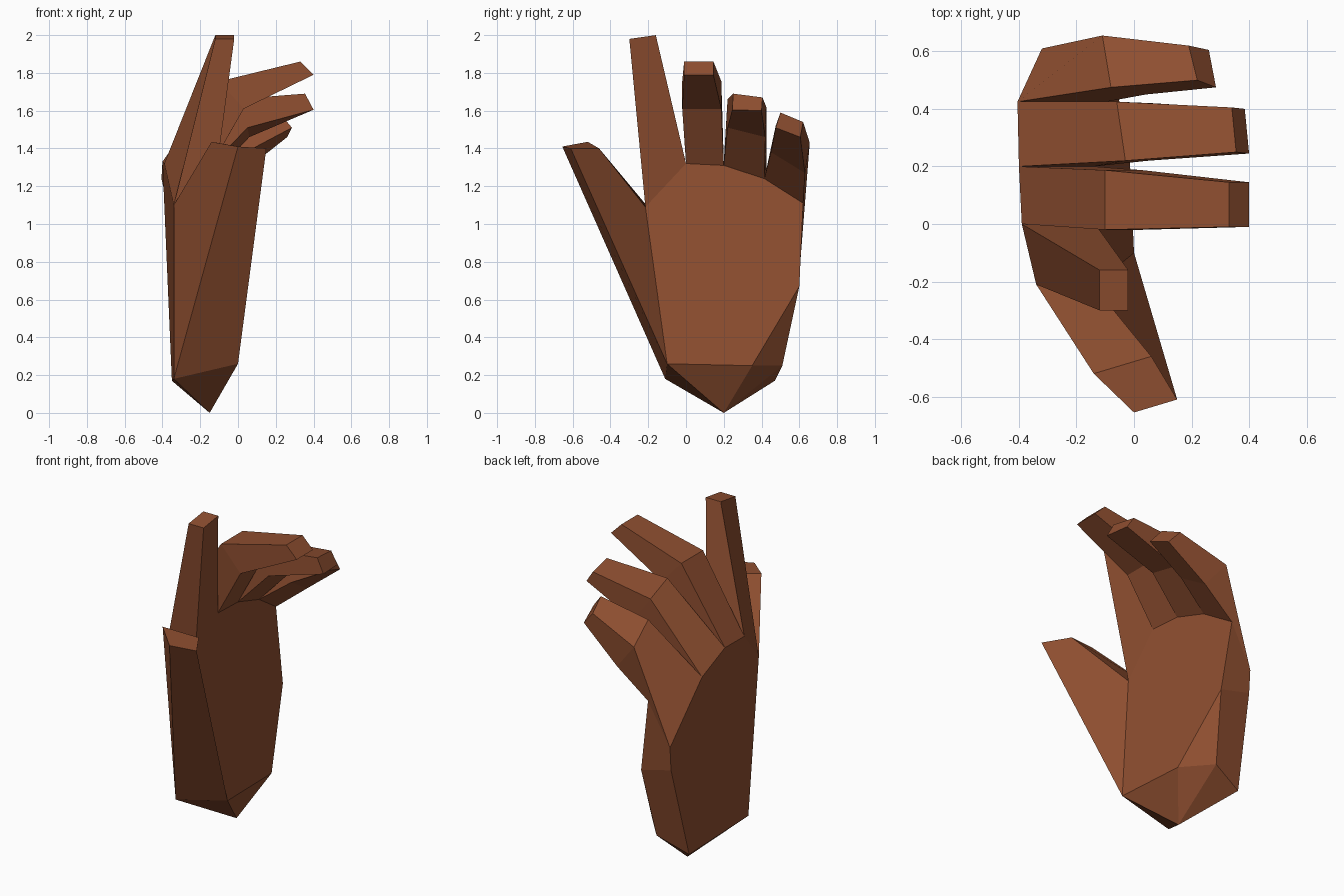
import bpy, bmesh

if "Cube" in bpy.data.objects:
    bpy.data.objects.remove(bpy.data.objects["Cube"])

skin = bpy.data.materials.new("brown skin")
skin.diffuse_color = (0.275, 0.078, 0.030, 1)
skin.use_nodes = True
skin.node_tree.nodes["Principled BSDF"].inputs["Base Color"].default_value = skin.diffuse_color


def build(name, faces):
    """Make one flat-shaded object from faces given as point tuples."""
    bm = bmesh.new()
    made = {}
    for face in faces:
        bm.faces.new([made.setdefault(p, None) or made.update({p: bm.verts.new(p)}) or made[p] for p in face])
    bmesh.ops.recalc_face_normals(bm, faces=bm.faces[:])
    mesh = bpy.data.meshes.new(name)
    bm.to_mesh(mesh)
    bm.free()
    mesh.materials.append(skin)
    bpy.context.collection.objects.link(bpy.data.objects.new(name, mesh))


def loft(name, *sections):
    """Digit: join four-point sections, open at the palm, capped at the tip."""
    faces = [tuple(sections[-1])]
    for a, b in zip(sections, sections[1:]):
        for i in range(4):
            j = (i + 1) % 4
            faces.append((a[i], a[j], b[j], b[i]))
    build(name, faces)


def section(y0, y1, back, front):
    """Straight four-point section from a back (x, z) and a front (x, z)."""
    (xb, zb), (xf, zf) = back, front
    return [(xb, y0, zb), (xb, y1, zb), (xf, y1, zf), (xf, y0, zf)]


# outlines of the palm side and the back of the hand, in matching order
front = [(0, -.10, .26), (-.14, -.215, 1.09), (-.135, 0, 1.32), (-.14, .20, 1.31),
         (-.15, .415, 1.24), (-.18, .62, 1.11), (-.12, .60, .67), (-.16, .51, .25)]
back = [(-.34, -.11, .18), (-.34, -.21, 1.10), (-.39, 0, 1.32), (-.40, .20, 1.33),
        (-.405, .425, 1.24), (-.32, .61, .86), (-.32, .60, .72), (-.35, .47, .17)]
heel = (-.02, .35, .25)
wrist = (-.15, .20, 0)

# palm: front, back, outer side wall and pointed wrist
palm = [tuple(front[:7] + [heel]), (heel, front[6], front[7]), tuple(back)]
palm += [(front[i], front[i + 1], back[i + 1], back[i]) for i in (5, 6)]
rim = [front[0], heel, front[7], back[7], back[0]]
palm += [(rim[i], rim[(i + 1) % 5], wrist) for i in range(5)]
build("palm", palm)


def base(i):
    """Opening in the palm edge where digit i starts."""
    return [back[i], back[i + 1], front[i + 1], front[i]]


# thumb and straight index finger
loft("thumb", base(0),
     [(0, -.655, 1.41), (-.14, -.52, 1.435), (.06, -.46, 1.40), (.15, -.61, 1.40)])
loft("index_finger", base(1),
     [(-.12, -.30, 1.98), (-.12, -.16, 2), (-.02, -.16, 2), (-.02, -.30, 1.98)])

# three fingers bent forward at the knuckle
loft("middle_finger", base(2),
     section(-.02, .187, (-.10, 1.755), (.03, 1.61)),
     section(-.01, .145, (.33, 1.86), (.40, 1.79)))
loft("ring_finger", base(3),
     [(-.03, .22, 1.66), (-.06, .425, 1.62), (.06, .42, 1.46), (.05, .22, 1.51)],
     [(.355, .25, 1.69), (.34, .405, 1.67), (.385, .40, 1.60), (.40, .245, 1.605)])
loft("little_finger", base(4),
     [(-.08, .475, 1.52), (-.11, .655, 1.43), (.02, .63, 1.27), (.04, .45, 1.38)],
     [(.22, .50, 1.59), (.19, .62, 1.54), (.26, .605, 1.46), (.285, .475, 1.51)])
